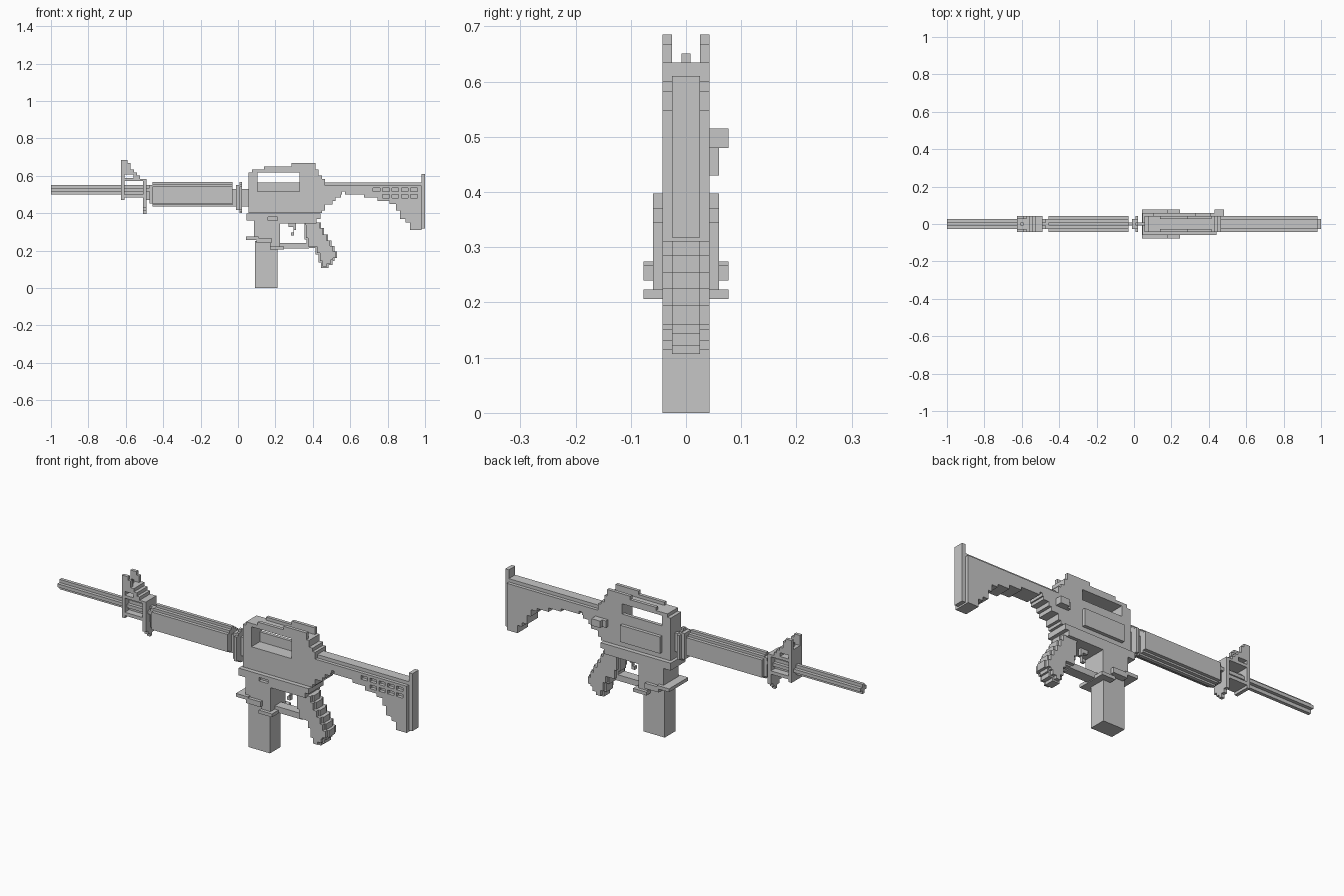
import bpy, bmesh

cube = bpy.data.objects.get("Cube")
if cube:
    bpy.data.objects.remove(cube, do_unlink=True)

grey = bpy.data.materials.new("plain grey")
grey.use_nodes = True
colour = (0.565, 0.565, 0.565, 1)
grey.diffuse_color = colour
grey.node_tree.nodes["Principled BSDF"].inputs["Base Color"].default_value = colour

# Half widths, counted in blocks from the centre line
U = 0.017
THIN, NARROW, BODY, WIDE, LIP = [U * (n + 0.5) for n in range(5)]


def stepped(name, corners, y0, y1):
    """Extrude a stepped outline: each move runs along x, then along z."""
    pts = []
    for i, (x, z) in enumerate(corners):
        px, pz = corners[i - 1]
        if x != px and z != pz:
            pts.append((x, pz))
        pts.append((x, z))
    bm = bmesh.new()
    face = bm.faces.new([bm.verts.new((x, y0, z)) for x, z in pts])
    new = bmesh.ops.extrude_face_region(bm, geom=[face])["geom"]
    verts = [g for g in new if isinstance(g, bmesh.types.BMVert)]
    bmesh.ops.translate(bm, verts=verts, vec=(0, y1 - y0, 0))
    bmesh.ops.recalc_face_normals(bm, faces=bm.faces)
    mesh = bpy.data.meshes.new(name)
    bm.to_mesh(mesh)
    bm.free()
    mesh.materials.append(grey)
    obj = bpy.data.objects.new(name, mesh)
    bpy.context.scene.collection.objects.link(obj)
    return obj


def block(name, x0, x1, z0, z1, y1, y0=None):
    """Box, symmetric about the centre line unless y0 is given."""
    y0 = -y1 if y0 is None else y0
    return stepped(name, [(x0, z0), (x0, z1), (x1, z1), (x1, z0)], y0, y1)


def rounded(name, x0, x1, z0, z1):
    """Bar whose section steps in toward its top and bottom."""
    for part, half, inset in (("sides", BODY, U), ("core", NARROW, U / 2), ("spine", THIN, 0)):
        block(f"{name}_{part}", x0, x1, z0 + inset, z1 - inset * 1.5, half)


def cut(obj, cutters):
    """Carve boxes out of a part, then drop the helpers."""
    for c in cutters:
        c.hide_render = True
        mod = obj.modifiers.new("cut", "BOOLEAN")
        mod.operation, mod.solver, mod.object = "DIFFERENCE", "EXACT", c
    deps = bpy.context.evaluated_depsgraph_get()
    mesh = bpy.data.meshes.new_from_object(obj.evaluated_get(deps))
    obj.modifiers.clear()
    obj.data = mesh
    for c in cutters:
        bpy.data.objects.remove(c, do_unlink=True)


def paired(name, corners):
    """Side walls one block thick, on both sides."""
    stepped("left_" + name, corners, NARROW, BODY)
    stepped("right_" + name, corners, -BODY, -NARROW)


# Barrel with a cross-shaped section
block("barrel_sides", -1, -0.46, 0.517, 0.534, NARROW)
block("barrel_spine", -1, -0.46, 0.5, 0.55, THIN)

# Front sight
sight = stepped("front_sight", [
    (-0.625, 0.47), (-0.625, 0.634), (-0.575, 0.634), (-0.557, 0.617),
    (-0.54, 0.6), (-0.525, 0.583), (-0.49, 0.583), (-0.49, 0.43),
    (-0.508, 0.43), (-0.508, 0.483), (-0.608, 0.483), (-0.608, 0.47)], -BODY, BODY)
cut(sight, [block("sight_window", -0.608, -0.508, 0.5, 0.572, 0.1),
            block("sight_slot", -0.608, -0.56, 0.587, 0.606, 0.1)])
block("sight_foot", -0.508, -0.49, 0.412, 0.43, NARROW)
block("sight_toe", -0.508, -0.49, 0.395, 0.412, THIN)
paired("sight_wall", [(-0.625, 0.634), (-0.625, 0.685), (-0.608, 0.685),
                      (-0.591, 0.668), (-0.575, 0.65), (-0.575, 0.634)])
block("sight_post", -0.608, -0.591, 0.63, 0.651, THIN)

# Handguard and its collar
rounded("handguard", -0.457, -0.03, 0.435, 0.567)
block("handguard_cap", -0.474, -0.457, 0.452, 0.55, NARROW)
block("front_neck", -0.49, -0.474, 0.47, 0.534, THIN)
block("collar_neck", -0.03, 0.06, 0.435, 0.53, THIN)
block("collar_ring", -0.01, 0.008, 0.417, 0.55, NARROW)
rounded("collar_flange", 0.008, 0.022, 0.4, 0.567)

# Upper receiver with carrying handle
receiver = stepped("upper_receiver", [
    (0.057, 0.4), (0.057, 0.617), (0.075, 0.634), (0.415, 0.634), (0.43, 0.6),
    (0.45, 0.583), (0.465, 0.565), (0.465, 0.548), (0.43, 0.548), (0.43, 0.4)],
    -BODY, BODY)
cut(receiver, [block("handle_opening", 0.105, 0.33, 0.565, 0.617, 0.1),
               block("side_recess", 0.105, 0.33, 0.515, 0.6, NARROW, -0.1)])
paired("handle_wall", [(0.14, 0.634), (0.14, 0.65), (0.285, 0.65), (0.285, 0.668),
                       (0.415, 0.668), (0.415, 0.634)])
block("port_cover", 0.105, 0.33, 0.43, 0.515, WIDE, BODY)
block("assist_base", 0.41, 0.465, 0.48, 0.515, WIDE, BODY)
block("assist_button", 0.43, 0.48, 0.48, 0.515, LIP, BODY)

# Lower receiver and magazine
lower = stepped("lower_receiver", [
    (0.045, 0.397), (0.44, 0.397), (0.44, 0.37), (0.42, 0.345), (0.225, 0.345),
    (0.225, 0.206), (0.175, 0.206), (0.175, 0.24), (0.1, 0.24), (0.1, 0.257),
    (0.085, 0.257), (0.085, 0.36), (0.045, 0.36)], -WIDE, WIDE)
cut(lower, [block("release_slot", 0.16, 0.21, 0.362, 0.38, -BODY, -0.1)])
for i, (x0, x1, z0, z1) in enumerate([(0.042, 0.11, 0.257, 0.274),
                                      (0.1, 0.18, 0.24, 0.267),
                                      (0.17, 0.245, 0.206, 0.223)]):
    block(f"well_lip_{i + 1}", x0, x1, z0, z1, LIP)
block("magazine", 0.09, 0.21, 0, 0.25, BODY)

# Trigger and guard
stepped("trigger", [(0.27, 0.35), (0.31, 0.35), (0.31, 0.31), (0.3, 0.28),
                    (0.283, 0.28), (0.283, 0.297), (0.297, 0.297), (0.297, 0.325),
                    (0.27, 0.325)], -THIN, THIN)
block("trigger_guard", 0.22, 0.38, 0.21, 0.24, NARROW)


# Grip: broad body around a slightly larger core
def grip(name, inset, half):
    front = [(0.345, 0.35), (0.355, 0.26), (0.365, 0.215), (0.4, 0.215),
             (0.415, 0.18), (0.43, 0.135), (0.445, 0.107)]
    back = [(0.47, 0.107), (0.485, 0.122), (0.505, 0.143), (0.515, 0.16),
            (0.53, 0.178), (0.53, 0.195), (0.515, 0.225), (0.5, 0.255),
            (0.48, 0.285), (0.46, 0.32), (0.445, 0.35)]
    stepped(name, [(x + inset, z + inset) for x, z in front]
            + [(x - inset, z + (inset if z < 0.15 else 0)) for x, z in back], -half, half)


grip("grip_core", 0, NARROW)
grip("grip_body", 0.008, BODY)

# Stock with a field of shallow slots on one side
stock = stepped("stock", [
    (0.43, 0.4), (0.45, 0.415), (0.465, 0.445), (0.505, 0.465), (0.52, 0.485),
    (0.55, 0.5), (0.557, 0.515), (0.572, 0.5), (0.675, 0.485), (0.745, 0.465),
    (0.81, 0.45), (0.845, 0.415), (0.865, 0.37), (0.895, 0.35), (0.92, 0.31),
    (0.98, 0.31), (0.98, 0.548), (0.43, 0.548)], -BODY, BODY)
slots = []
for row, z in enumerate((0.515, 0.481)):
    for col in range(row, 5):
        x = 0.723 + 0.05 * col
        slots.append(block("slot", x, x + 0.036, z, z + 0.019, -NARROW, -0.1))
cut(stock, slots)
block("stock_ridge", 0.46, 0.98, 0.548, 0.565, NARROW)
block("butt_plate", 0.98, 1, 0.318, 0.61, NARROW)
